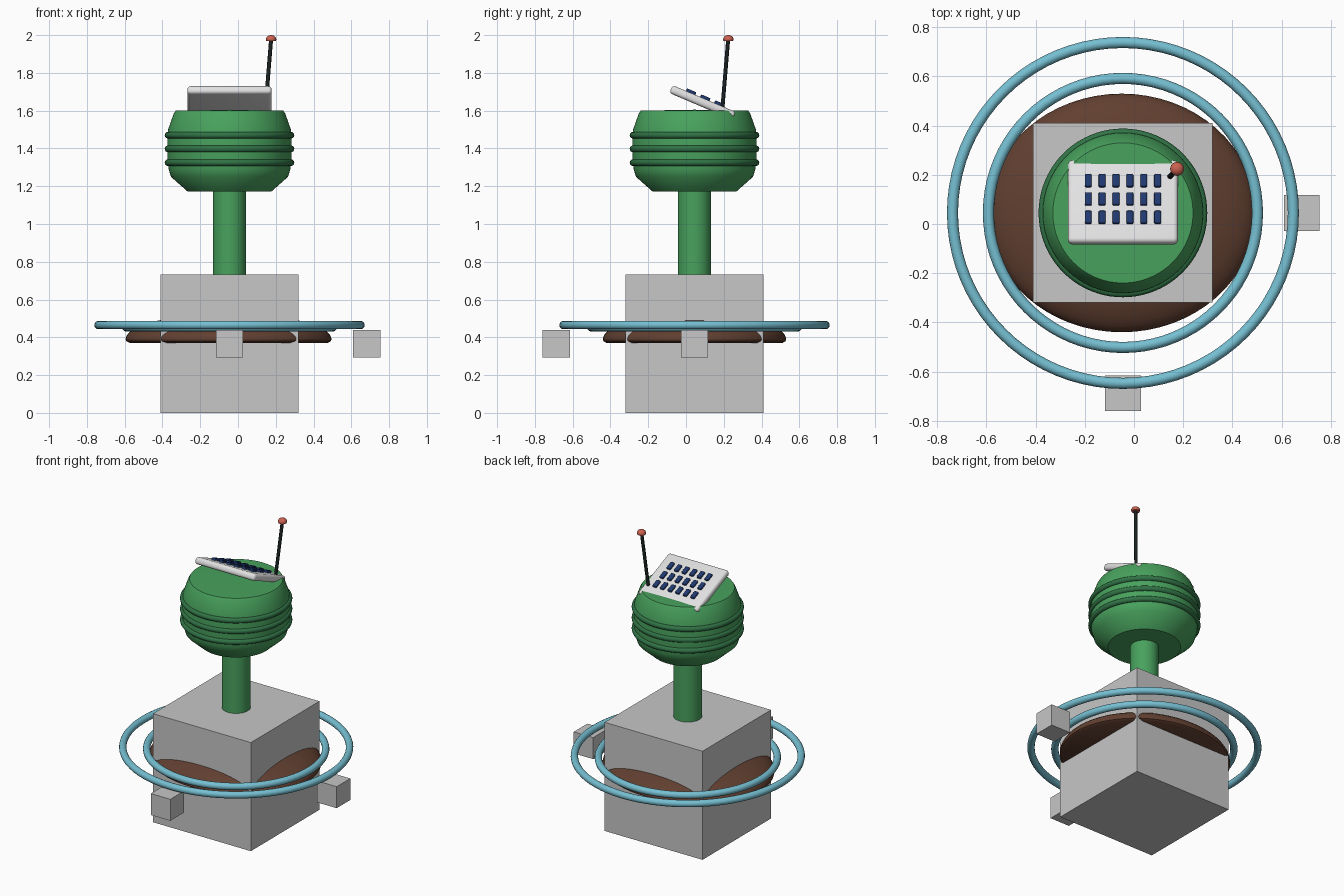
import bpy, bmesh, math
from mathutils import Vector, Matrix

cube = bpy.data.objects.get("Cube")
if cube:
    bpy.data.objects.remove(cube, do_unlink=True)

CX, CY = -0.045, 0.045  # main axis


def material(name, rgb):
    m = bpy.data.materials.new(name)
    m.use_nodes = True
    m.diffuse_color = (*rgb, 1)
    m.node_tree.nodes["Principled BSDF"].inputs["Base Color"].default_value = (*rgb, 1)
    return m


GREY = material("light_grey", (0.57, 0.57, 0.57))
WHITE = material("panel_white", (0.76, 0.76, 0.77))
GREEN = material("green", (0.065, 0.36, 0.11))
DARK_GREEN = material("dark_green", (0.03, 0.17, 0.06))
BLUE = material("sky_blue", (0.18, 0.52, 0.64))
BROWN = material("brown", (0.12, 0.05, 0.03))
NAVY = material("navy", (0.014, 0.04, 0.16))
BLACK = material("black", (0.01, 0.015, 0.015))
RED = material("coral_red", (0.6, 0.12, 0.08))


def finish(obj, name, mat, smooth=True):
    obj.name = name
    obj.data.materials.append(mat)
    if smooth:
        bpy.ops.object.select_all(action='DESELECT')
        obj.select_set(True)
        bpy.context.view_layer.objects.active = obj
        bpy.ops.object.shade_smooth_by_angle(angle=math.radians(35))
    return obj


def box(name, loc, size, mat, bevel=0, matrix=None):
    bm = bmesh.new()
    bmesh.ops.create_cube(bm, size=1)
    bmesh.ops.scale(bm, vec=size, verts=bm.verts)
    if bevel:
        bmesh.ops.bevel(bm, geom=bm.edges[:], offset=bevel, segments=4,
                        profile=0.5, affect='EDGES')
    me = bpy.data.meshes.new(name)
    bm.to_mesh(me)
    bm.free()
    obj = bpy.data.objects.new(name, me)
    bpy.context.collection.objects.link(obj)
    obj.matrix_world = (matrix or Matrix()) @ Matrix.Translation(loc)
    return finish(obj, name, mat, bool(bevel))


def lathe(name, profile, mat, loc=(CX, CY, 0), scale=(1, 1, 1), steps=64):
    """Revolve (radius, height) points around z; the profile runs bottom to top."""
    bm = bmesh.new()
    pts = [bm.verts.new((r, 0, z)) for r, z in profile]
    edges = [bm.edges.new(pair) for pair in zip(pts, pts[1:])]
    bmesh.ops.spin(bm, geom=pts + edges, cent=(0, 0, 0), axis=(0, 0, 1),
                   angle=math.tau, steps=steps)
    bmesh.ops.remove_doubles(bm, verts=bm.verts, dist=1e-5)
    bmesh.ops.recalc_face_normals(bm, faces=bm.faces)
    me = bpy.data.meshes.new(name)
    bm.to_mesh(me)
    bm.free()
    obj = bpy.data.objects.new(name, me)
    bpy.context.collection.objects.link(obj)
    obj.location, obj.scale = loc, scale
    return finish(obj, name, mat)


def ring(name, z, major, minor, mat):
    bpy.ops.mesh.primitive_torus_add(location=(CX, CY, z), major_radius=major,
                                     minor_radius=minor, major_segments=80,
                                     minor_segments=14)
    return finish(bpy.context.object, name, mat)


# Base block and two small side blocks
box("base_block", (CX, CY, 0.366), (0.73, 0.73, 0.732), GREY)
box("front_small_block", (CX, -0.6875, 0.367), (0.145, 0.145, 0.145), GREY)
box("left_small_block", (0.6825, CY, 0.367), (0.145, 0.145, 0.145), GREY)

# Oval domed disc running through the base
dome = [(0, 0.37), (0.96, 0.37), (0.995, 0.38)]
dome += [(math.cos(a), 0.39 + 0.135 * math.sin(a))
         for a in (math.radians(6 * i) for i in range(16))]
lathe("domed_disc", dome, BROWN, loc=(-0.05, CY, 0), scale=(0.545, 0.485, 1))

# Two rings around the base
ring("outer_ring", 0.465, 0.693, 0.0225, BLUE)
ring("inner_ring", 0.454, 0.547, 0.0225, BLUE)

# Neck and head
lathe("neck", [(0, 0.72), (0.087, 0.72), (0.087, 1.2), (0, 1.2)], GREEN)
lathe("head", [(0, 1.172), (0.222, 1.172), (0.31, 1.25), (0.322, 1.29),
               (0.328, 1.34), (0.33, 1.4), (0.328, 1.46), (0.325, 1.5),
               (0.295, 1.585), (0.285, 1.6), (0, 1.605)], GREEN)
for i in range(3):
    ring(f"head_rib_{i + 1}", 1.325 + 0.0725 * i, 0.325, 0.018, DARK_GREEN)

# Tilted keypad with a grid of buttons
tilt = Matrix.Translation((CX, 0.088, 1.643)) @ Matrix.Rotation(math.radians(-23), 4, 'X')
box("keypad_panel", (0, 0, 0), (0.447, 0.365, 0.045), WHITE, 0.018, tilt)
for row in range(3):
    for col in range(6):
        box(f"button_{row + 1}_{col + 1}",
            (0.0565 * (col - 2.5), 0.003 + 0.081 * (row - 1), 0.024),
            (0.028, 0.054, 0.026), NAVY, 0.005, tilt)

# Leaning antenna with a domed tip
foot, tip = Vector((0.143, 0.19, 1.58)), Vector((0.175, 0.223, 1.975))
bpy.ops.mesh.primitive_cylinder_add(vertices=16, radius=0.0105,
                                    depth=(tip - foot).length,
                                    location=(foot + tip) / 2)
rod = bpy.context.object
rod.rotation_euler = (tip - foot).to_track_quat('Z', 'Y').to_euler()
finish(rod, "antenna_rod", BLACK)
cap = [(0, 0), (0.9, 0)]
cap += [(math.cos(a), 0.25 + 0.75 * math.sin(a))
        for a in (math.radians(10 * i) for i in range(10))]
lathe("antenna_tip", cap, RED, loc=(0.175, 0.224, 1.968),
      scale=(0.028, 0.028, 0.032), steps=24)
